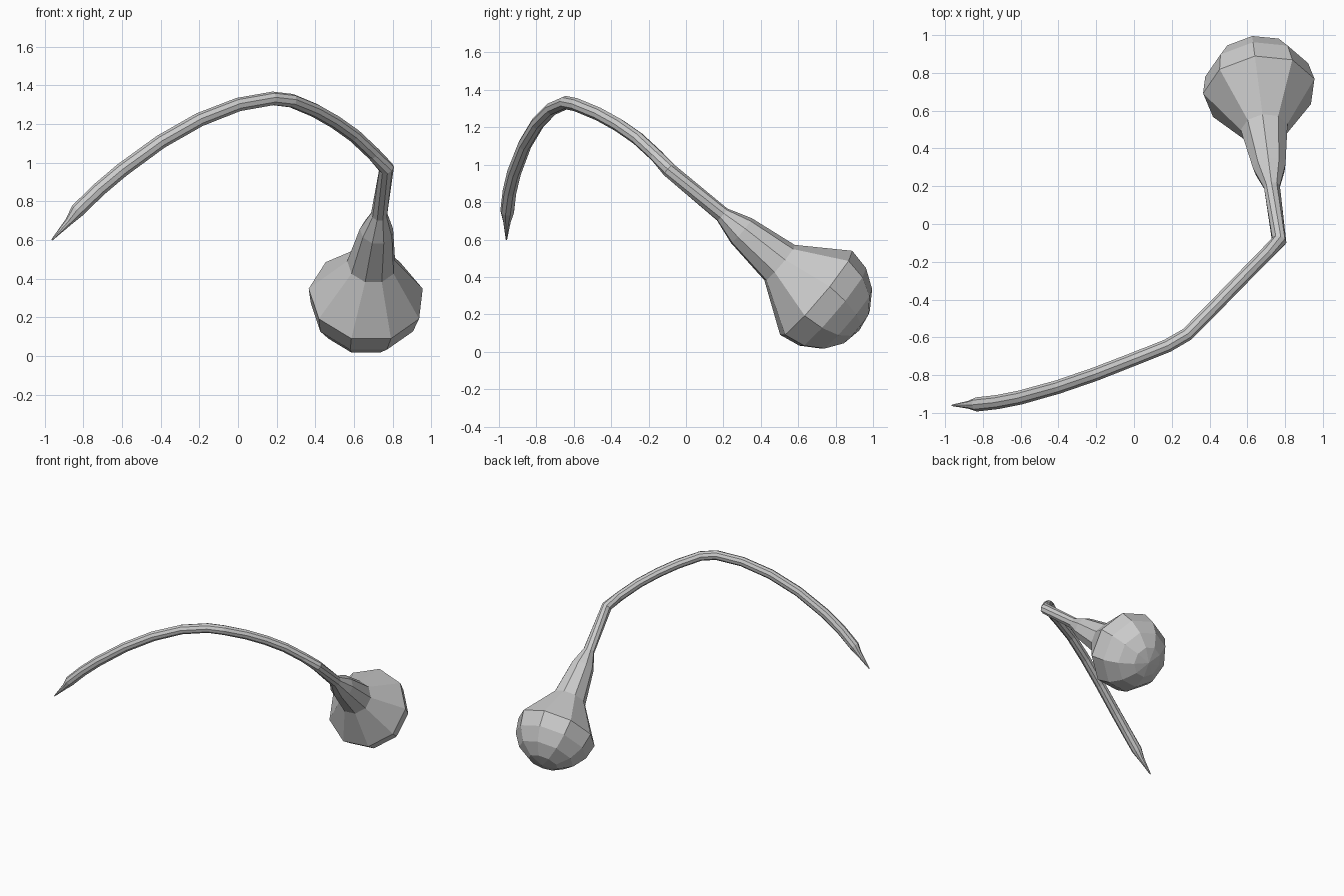
import bpy, bmesh, math
from mathutils import Vector

if "Cube" in bpy.data.objects:
    bpy.data.objects.remove(bpy.data.objects["Cube"])

SIDES = 9

# Stations along the centre line: x, y, z, radius
stem = [
    (-0.963, -0.960, 0.600, 0.004), (-0.875, -0.957, 0.695, 0.021),
    (-0.830, -0.955, 0.752, 0.038), (-0.720, -0.942, 0.860, 0.038),
    (-0.600, -0.918, 0.962, 0.038), (-0.400, -0.862, 1.108, 0.037),
    (-0.200, -0.793, 1.222, 0.037), (0.000, -0.715, 1.300, 0.036),
    (0.180, -0.643, 1.332, 0.036), (0.280, -0.585, 1.320, 0.036),
    (0.400, -0.465, 1.270, 0.036), (0.500, -0.362, 1.213, 0.036),
    (0.600, -0.260, 1.142, 0.036), (0.700, -0.158, 1.048, 0.036),
]
joint = Vector((0.768, -0.090, 0.972))
bulb = Vector((0.665, 0.697, 0.308))
axis = (bulb - joint).normalized()
length = (bulb - joint).length

rings = [(Vector(s[:3]), s[3]) for s in stem]
# Neck and flare, as distance fractions along the bulb axis
for t, r in [(0, 0.040), (0.36, 0.043), (0.49, 0.088), (0.75, 0.127)]:
    rings.append((joint + axis * length * t, r))
# Rounded end of the bulb
for i in range(4):
    a = math.radians(22.5 * i)
    rings.append((bulb + axis * 0.302 * math.sin(a), 0.302 * math.cos(a)))
pole = bulb + axis * 0.302

# Sweep the rings into one skin
bm = bmesh.new()
loops = []
for i, (c, r) in enumerate(rings):
    before = (c - rings[i - 1][0]).normalized() if i else Vector()
    after = ((rings[i + 1][0] if i + 1 < len(rings) else pole) - c).normalized()
    tangent = (before + after).normalized()
    side = tangent.cross(Vector((0, 0, 1))).normalized()
    up = side.cross(tangent)
    loops.append([bm.verts.new(c + r * (up * math.cos(2 * math.pi * k / SIDES)
                                        + side * math.sin(2 * math.pi * k / SIDES)))
                  for k in range(SIDES)])
for a, b in zip(loops, loops[1:]):
    for k in range(SIDES):
        n = (k + 1) % SIDES
        bm.faces.new((a[k], a[n], b[n], b[k]))

# Close the thin tip and the bulb pole
bm.faces.new(loops[0])
end = bm.verts.new(pole)
for k in range(SIDES):
    bm.faces.new((loops[-1][k], loops[-1][(k + 1) % SIDES], end))
bmesh.ops.recalc_face_normals(bm, faces=bm.faces)

mesh = bpy.data.meshes.new("stem_and_bulb")
bm.to_mesh(mesh)
bm.free()
bpy.context.collection.objects.link(bpy.data.objects.new("stem_and_bulb", mesh))
